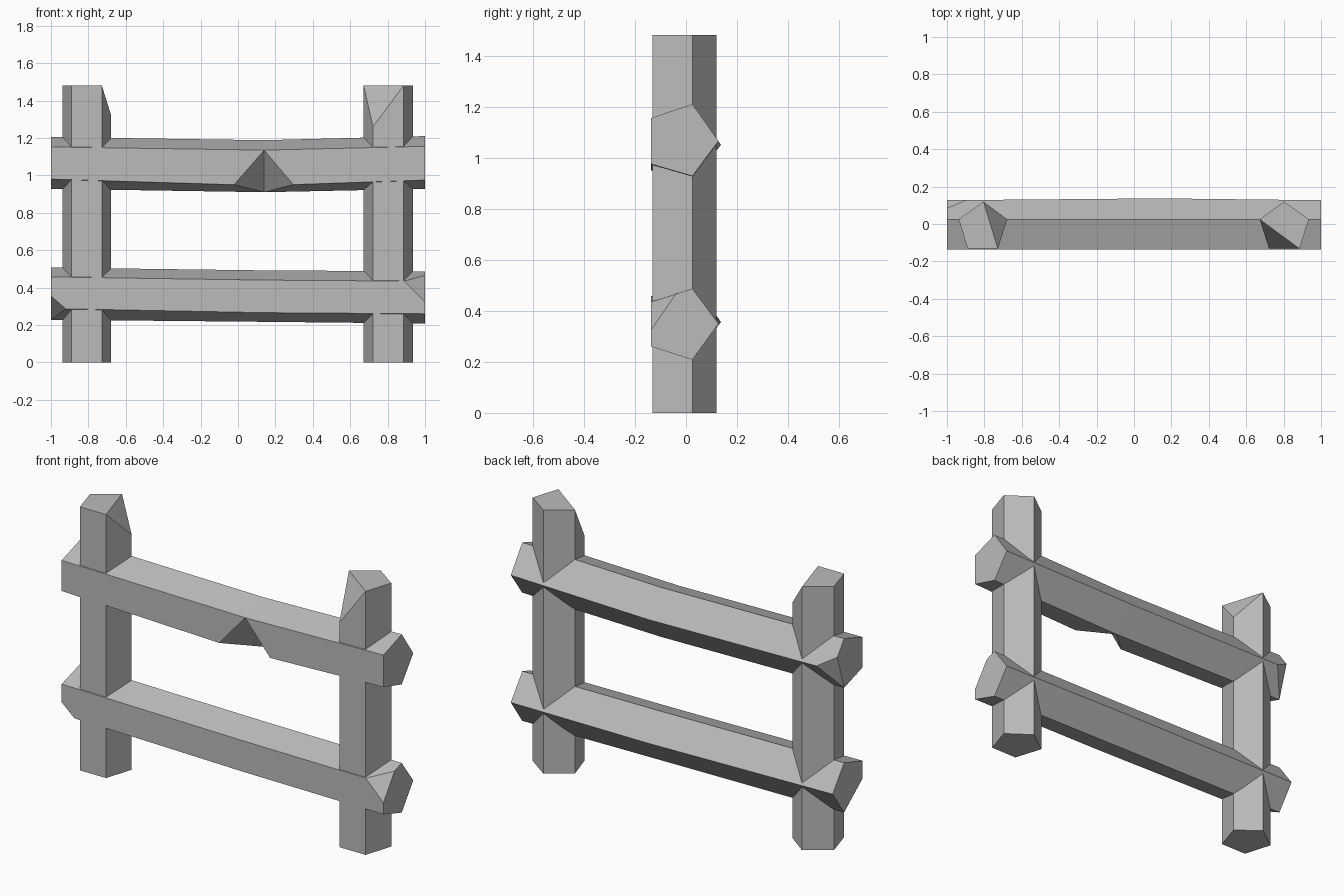
import bpy, bmesh
from mathutils import Vector

cube = bpy.data.objects.get("Cube")
if cube:
    bpy.data.objects.remove(cube, do_unlink=True)

STONE = (0.5, 0.5, 0.5, 1.0)
stone = bpy.data.materials.new("grey_stone")
stone.use_nodes = True
stone.diffuse_color = STONE
stone.node_tree.nodes["Principled BSDF"].inputs["Base Color"].default_value = STONE


def loft(ring_a, ring_b):
    """Closed prism between two matching rings of points."""
    bm = bmesh.new()
    a = [bm.verts.new(p) for p in ring_a]
    b = [bm.verts.new(p) for p in ring_b]
    bm.faces.new(a)
    bm.faces.new(b[::-1])
    n = len(a)
    for i in range(n):
        j = (i + 1) % n
        bm.faces.new((a[j], a[i], b[i], b[j]))
    bmesh.ops.recalc_face_normals(bm, faces=bm.faces)
    return bm


def chip(bm, p, q, r):
    """Slice off the corner outside the plane through three points."""
    p, q, r = Vector(p), Vector(q), Vector(r)
    normal = (q - p).cross(r - p).normalized()
    centre = sum((v.co for v in bm.verts), Vector()) / len(bm.verts)
    if normal.dot(centre - p) > 0:
        normal.negate()
    bmesh.ops.bisect_plane(bm, geom=bm.verts[:] + bm.edges[:] + bm.faces[:],
                           dist=0.0005, plane_co=p, plane_no=normal, clear_outer=True)
    bmesh.ops.holes_fill(bm, edges=bm.edges[:], sides=0)


def finish(name, pieces):
    """Weld the pieces into one flat-shaded object."""
    whole = bmesh.new()
    for piece in pieces:
        temp = bpy.data.meshes.new("temp")
        piece.to_mesh(temp)
        piece.free()
        whole.from_mesh(temp)
        bpy.data.meshes.remove(temp)
    bmesh.ops.remove_doubles(whole, verts=whole.verts, dist=0.0005)
    bmesh.ops.recalc_face_normals(whole, faces=whole.faces)
    mesh = bpy.data.meshes.new(name)
    whole.to_mesh(mesh)
    whole.free()
    mesh.materials.append(stone)
    bpy.context.collection.objects.link(bpy.data.objects.new(name, mesh))


# Posts: five-sided, each with one chipped top corner
TOP = 1.48


def post(name, outline, chip_points):
    bm = loft([(x, y, 0) for x, y in outline], [(x, y, TOP) for x, y in outline])
    chip(bm, *chip_points)
    finish(name, [bm])


post("right_post",
     [(-0.89, -0.132), (-0.728, -0.132), (-0.678, 0.025), (-0.805, 0.12), (-0.937, 0.025)],
     [(-0.728, -0.132, TOP), (-0.805, 0.12, TOP), (-0.678, 0.025, 1.32)])
post("left_post",
     [(0.722, -0.132), (0.885, -0.132), (0.935, 0.025), (0.802, 0.12), (0.672, 0.025)],
     [(0.672, 0.025, TOP), (0.885, -0.132, TOP), (0.722, -0.132, 1.26)])

# Rails: five-sided, bent slightly at one station
FRONT, MID = -0.137, 0.025
BEND = 0.14


def ring(x, back, top, upper, ridge, lower, bottom):
    return [(x, FRONT, lower), (x, FRONT, upper), (x, MID, top), (x, back, ridge), (x, MID, bottom)]


def rail(name, ends, bend, right_chips, left_chips):
    halves = []
    for end, chips in zip(ends, (right_chips, left_chips)):
        bm = loft(end, bend)
        for points in chips:
            chip(bm, *points)
        inner = [f for f in bm.faces if all(abs(v.co.x - BEND) < 0.001 for v in f.verts)]
        bmesh.ops.delete(bm, geom=inner, context='FACES_ONLY')
        halves.append(bm)
    finish(name, halves)


# Upper rail: notch under the bend and a broken back corner
notch = [(BEND, FRONT, 1.135), (BEND, MID, 0.91)]
rail("upper_rail",
     [ring(-1, 0.127, 1.205, 1.152, 1.065, 0.98, 0.928),
      ring(1, 0.127, 1.21, 1.155, 1.065, 0.975, 0.928)],
     ring(BEND, 0.137, 1.188, 1.135, 1.05, 0.945, 0.91),
     [notch + [(-0.02, FRONT, 0.951)],
      [(-1, 0.085, 1.123), (-1, MID, 0.928), (-0.9, 0.128, 1.064)]],
     [notch + [(0.295, FRONT, 0.951)]])

# Lower rail: broken front corners at both ends
rail("lower_rail",
     [ring(-1, 0.127, 0.507, 0.457, 0.37, 0.288, 0.228),
      ring(1, 0.127, 0.487, 0.434, 0.35, 0.26, 0.208)],
     ring(BEND, 0.137, 0.492, 0.44, 0.355, 0.266, 0.217),
     [[(-1, FRONT, 0.355), (-0.92, FRONT, 0.286), (-1, MID, 0.228)]],
     [[(1, FRONT, 0.325), (1, -0.04, 0.466), (0.89, FRONT, 0.435)]])
